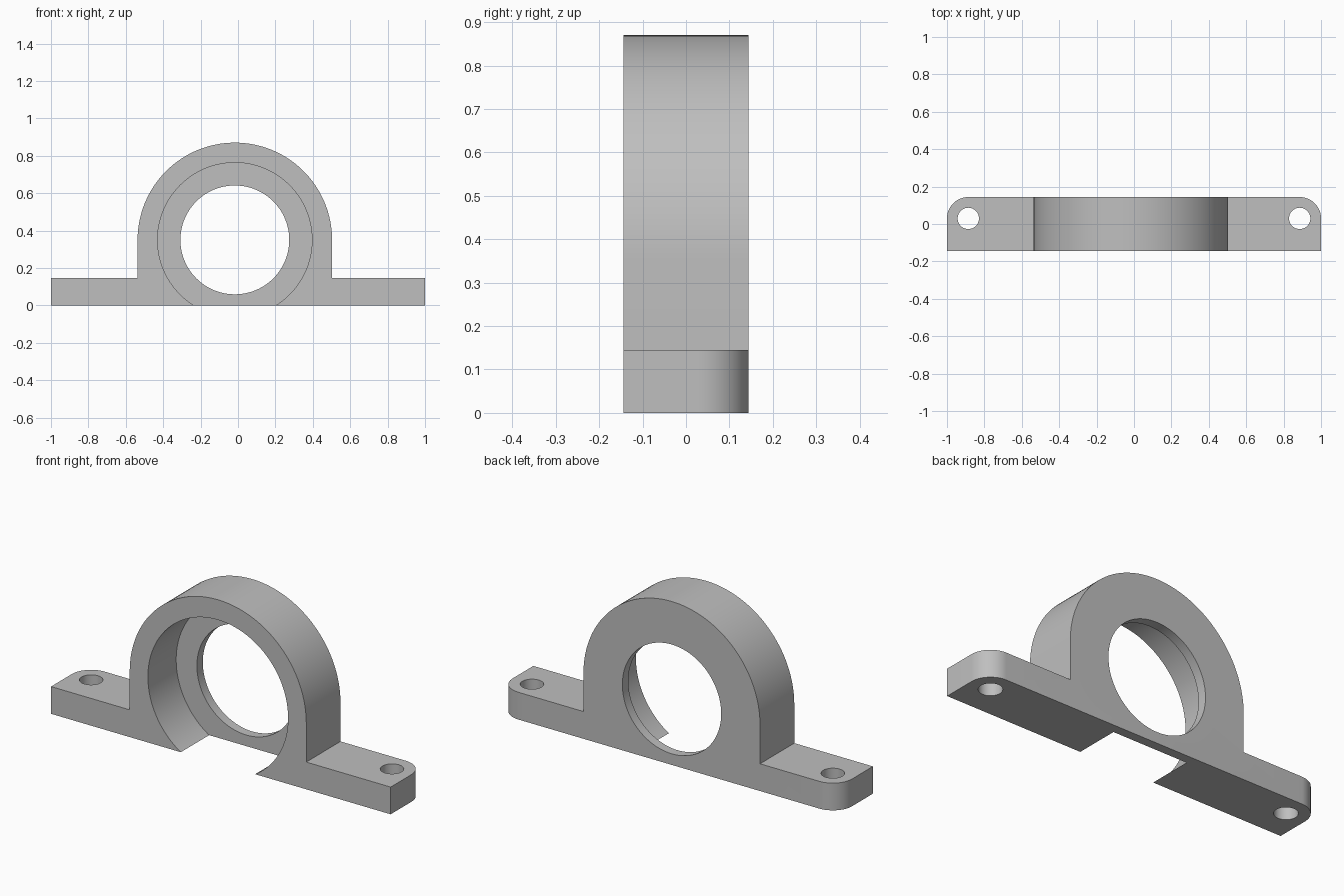
import bpy
import bmesh
from math import pi, sin, cos, radians
from mathutils import Vector

cube = bpy.data.objects.get("Cube")
if cube:
    bpy.data.objects.remove(cube, do_unlink=True)

HALF_LEN, HALF_DEPTH = 1.0, 0.144
FOOT_TOP = 0.145
RING_X, RING_Z, RING_R = -0.017, 0.35, 0.52
BORE_R, POCKET_R = 0.291, 0.413
LIP = 0.05                      # back wall left behind the pocket
CORNER = 0.114                  # rounded rear corners, concentric with the holes
HOLE_R = 0.057

grey = bpy.data.materials.new("cast grey")
grey.use_nodes = True
colour = (0.52, 0.52, 0.52, 1)
grey.diffuse_color = colour
grey.node_tree.nodes["Principled BSDF"].inputs["Base Color"].default_value = colour


def arc(cx, cy, r, start, end, steps):
    return [(cx + r * cos(start + (end - start) * i / steps),
             cy + r * sin(start + (end - start) * i / steps)) for i in range(steps + 1)]


def circle(cx, cy, r, steps=96):
    return arc(cx, cy, r, 0, 2 * pi, steps)[:-1]


def prism(name, outline, axis, low, high):
    """Extrude an outline along y (x-z outline) or z (x-y outline)."""
    bm = bmesh.new()
    place = (lambda p: (p[0], low, p[1])) if axis == "y" else (lambda p: (p[0], p[1], low))
    face = bm.faces.new([bm.verts.new(place(p)) for p in outline])
    moved = bmesh.ops.extrude_face_region(bm, geom=[face])["geom"]
    shift = Vector((0, high - low, 0) if axis == "y" else (0, 0, high - low))
    bmesh.ops.translate(bm, vec=shift, verts=[v for v in moved if isinstance(v, bmesh.types.BMVert)])
    bmesh.ops.recalc_face_normals(bm, faces=bm.faces)
    mesh = bpy.data.meshes.new(name)
    bm.to_mesh(mesh)
    bm.free()
    mesh.materials.append(grey)
    obj = bpy.data.objects.new(name, mesh)
    bpy.context.collection.objects.link(obj)
    return obj


# Front silhouette: two feet and a round-topped arch
left, right = RING_X - RING_R, RING_X + RING_R
wide = HALF_LEN + 0.1
silhouette = [(-wide, 0), (wide, 0), (wide, FOOT_TOP), (right, FOOT_TOP)]
silhouette += arc(RING_X, RING_Z, RING_R, 0, pi, 64)
silhouette += [(left, FOOT_TOP), (-wide, FOOT_TOP)]
housing = prism("bearing_housing", silhouette, "y", -0.3, 0.3)

# Plan outline: square front corners, rounded rear corners
cx, cy = HALF_LEN - CORNER, HALF_DEPTH - CORNER
plan = [(-HALF_LEN, -HALF_DEPTH), (HALF_LEN, -HALF_DEPTH)]
plan += arc(cx, cy, CORNER, 0, pi / 2, 16) + arc(-cx, cy, CORNER, pi / 2, pi, 16)

cutters = [
    (prism("plan_cutter", plan, "z", -0.2, 1.2), "INTERSECT"),
    (prism("pocket_cutter", circle(RING_X, RING_Z, POCKET_R), "y", -0.4, HALF_DEPTH - LIP), "DIFFERENCE"),
    (prism("bore_cutter", circle(RING_X, RING_Z, BORE_R), "y", -0.5, 0.4), "DIFFERENCE"),
]
# Bolt holes through both feet
for side in (-1, 1):
    hole = prism("bolt_hole_cutter", circle(side * cx, cy, HOLE_R, 40), "z", -0.1, 0.3)
    cutters.append((hole, "DIFFERENCE"))

for cutter, operation in cutters:
    cutter.hide_render = True
    mod = housing.modifiers.new(cutter.name, "BOOLEAN")
    mod.operation, mod.object, mod.solver = operation, cutter, "EXACT"

# Apply the cuts, then drop the cutters
bpy.ops.object.select_all(action="DESELECT")
housing.select_set(True)
bpy.context.view_layer.objects.active = housing
for mod in list(housing.modifiers):
    bpy.ops.object.modifier_apply(modifier=mod.name)
for cutter, _ in cutters:
    bpy.data.objects.remove(cutter, do_unlink=True)

bpy.ops.object.shade_smooth_by_angle(angle=radians(30))
